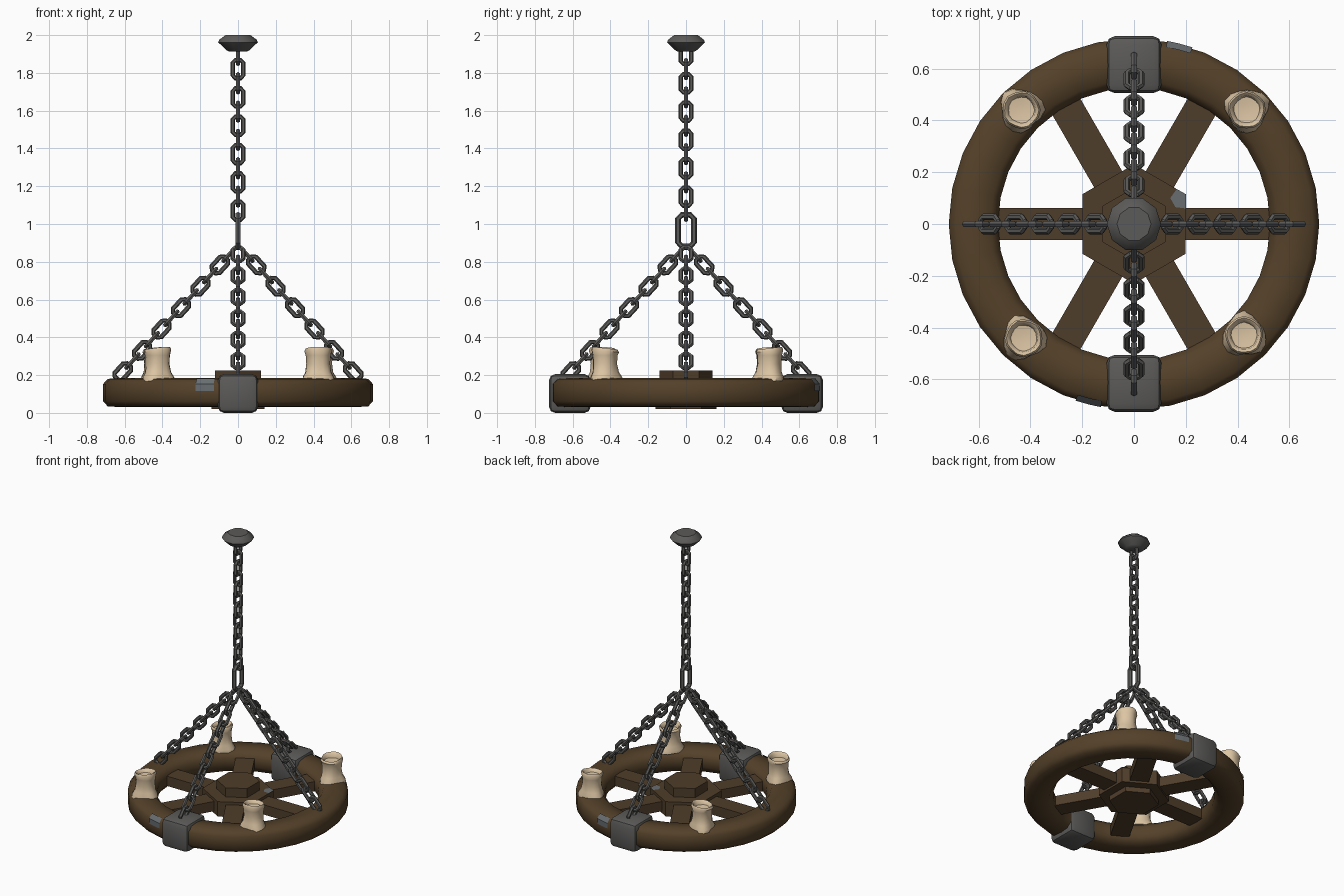
import bpy, bmesh, math
from mathutils import Vector, Matrix

if "Cube" in bpy.data.objects:
    bpy.data.objects.remove(bpy.data.objects["Cube"])


def material(name, rgb):
    m = bpy.data.materials.new(name)
    m.diffuse_color = (*rgb, 1)
    m.use_nodes = True
    m.node_tree.nodes["Principled BSDF"].inputs["Base Color"].default_value = m.diffuse_color
    return m


WOOD = material("wood", (0.088, 0.052, 0.022))
HUB_WOOD = material("hub wood", (0.078, 0.047, 0.023))
IRON = material("iron", (0.105, 0.103, 0.1))
STEEL = material("worn steel", (0.14, 0.155, 0.165))
WAX = material("wax", (0.72, 0.56, 0.37))


def finish(name, bm, mat, angle=None):
    bmesh.ops.recalc_face_normals(bm, faces=bm.faces)
    mesh = bpy.data.meshes.new(name)
    bm.to_mesh(mesh)
    bm.free()
    mesh.materials.append(mat)
    ob = bpy.data.objects.new(name, mesh)
    bpy.context.collection.objects.link(ob)
    if angle:
        bpy.ops.object.select_all(action='DESELECT')
        ob.select_set(True)
        bpy.context.view_layer.objects.active = ob
        bpy.ops.object.shade_smooth_by_angle(angle=math.radians(angle))
    return ob


def sweep_loops(bm, loops, close_u, close_v):
    """Bridge equal-length point loops with quads."""
    rows = [[bm.verts.new(p) for p in loop] for loop in loops]
    n, m = len(rows), len(rows[0])
    for i in range(n if close_u else n - 1):
        for j in range(m if close_v else m - 1):
            a, b = rows[i], rows[(i + 1) % n]
            k = (j + 1) % m
            bm.faces.new((a[j], a[k], b[k], b[j]))
    return rows


def polar(r, a, z):
    return Vector((r * math.cos(a), r * math.sin(a), z))


def lathe(name, profile, sides, mat, angle=None, warp=lambda r, a, z: (r, z), turn=0.0):
    bm = bmesh.new()
    loops = []
    for r, z in profile:
        loop = []
        for i in range(sides):
            a = turn + 2 * math.pi * i / sides
            loop.append(polar(warp(r, a, z)[0], a, warp(r, a, z)[1]))
        loops.append(loop)
    rows = sweep_loops(bm, loops, False, True)
    bm.faces.new(rows[0])
    bm.faces.new(rows[-1])
    return finish(name, bm, mat, angle)


def box(name, centre, size, mat, bevel=0.0, segments=1, angle=None, spin=0.0):
    bm = bmesh.new()
    bmesh.ops.create_cube(bm, size=1)
    bmesh.ops.scale(bm, vec=size, verts=bm.verts)
    if bevel:
        bmesh.ops.bevel(bm, geom=list(bm.edges), offset=bevel, segments=segments,
                        profile=0.5, affect='EDGES')
    bmesh.ops.translate(bm, vec=centre, verts=bm.verts)
    bmesh.ops.rotate(bm, cent=(0, 0, 0), matrix=Matrix.Rotation(spin, 3, 'Z'), verts=bm.verts)
    return finish(name, bm, mat, angle)


# Wooden rim: chamfered section swept round a circle
RING = [(0.525, 0.075), (0.555, 0.035), (0.62, 0.03), (0.69, 0.035), (0.715, 0.062),
        (0.715, 0.152), (0.69, 0.18), (0.62, 0.185), (0.555, 0.178), (0.525, 0.14)]
bm = bmesh.new()
sweep_loops(bm, [[polar(r, 2 * math.pi * i / 32, z) for r, z in RING] for i in range(32)],
            True, True)
finish("rim", bm, WOOD, 50)

# Worn patches on the rim's upper outer edge
for k in range(2):
    bm = bmesh.new()
    strip = [(0.717, 0.115), (0.718, 0.153), (0.694, 0.183)]
    mid = math.radians(76 + 180 * k)
    sweep_loops(bm, [[polar(r, mid + d, z) for r, z in strip] for d in (-0.075, 0, 0.065)],
                False, False)
    finish("rim_patch", bm, STEEL)

# Spokes
for k in range(6):
    box("spoke", (0.35, 0, 0.105), (0.42, 0.125, 0.07), HUB_WOOD, spin=k * math.pi / 3)

# Hexagonal hub stack
for name, r, z0, z1 in (("hub", 0.23, 0.055, 0.16), ("hub_cap", 0.14, 0.15, 0.225),
                        ("hub_base", 0.162, 0.02, 0.07)):
    lathe(name, [(r, z0), (r, z1)], 6, HUB_WOOD, turn=math.pi / 6)

# Worn patch on the hub's top corner
bm = bmesh.new()
bm.faces.new([bm.verts.new((x, y, 0.163)) for x, y in
              ((0.2, 0.06), (0.2, 0.115), (0.165, 0.135), (0.14, 0.1), (0.16, 0.065))])
finish("hub_patch", bm, STEEL)

# Iron clamps on the rim
for s in (-1, 1):
    box("clamp", (0, s * 0.615, 0.1025), (0.212, 0.22, 0.205), IRON, 0.032, 2, 40)

# Ceiling knob
lathe("ceiling_knob", [(0.045, 1.912), (0.06, 1.92), (0.105, 1.962), (0.1, 1.975), (0.066, 2.0)],
      10, IRON, 35)


# Chain links: chamfered rectangular path with a six-sided wire
def add_link(bm, matrix, half_len, half_wid, wire):
    l, w = half_len - wire, half_wid - wire
    c = w * 0.5
    path = [(w, l - c), (w - c, l), (c - w, l), (-w, l - c),
            (-w, c - l), (c - w, -l), (w - c, -l), (w, c - l)]
    loops = []
    for i, (x, z) in enumerate(path):
        px, pz = path[i - 1]
        nx, nz = path[(i + 1) % 8]
        t = Vector((nx - px, 0, nz - pz)).normalized()
        out = Vector((t.z, 0, -t.x))
        loops.append([matrix @ (Vector((x, 0, z)) + wire * (math.cos(a) * out +
                      math.sin(a) * Vector((0, 1, 0))))
                      for a in [math.pi * j / 3 for j in range(6)]])
    sweep_loops(bm, loops, True, True)


def chain(name, start, end, count, side, phase):
    """Links centred evenly from start to end, alternating by a quarter turn."""
    start, end, x = Vector(start), Vector(end), Vector(side)
    z = (end - start).normalized()
    y = z.cross(x)
    basis = Matrix((x, y, z)).transposed().to_4x4()
    bm = bmesh.new()
    for i in range(count):
        p = start.lerp(end, i / (count - 1))
        turn = Matrix.Rotation(math.pi / 2 * ((i + phase) % 2), 4, 'Z')
        add_link(bm, Matrix.Translation(p) @ basis @ turn, 0.06, 0.04, 0.0125)
    finish(name, bm, IRON, 30)


chain("main_chain", (0, 0, 1.07), (0, 0, 1.895), 12, (1, 0, 0), 0)
for k in range(4):
    a = k * math.pi / 2
    chain("hanging_chain", polar(0.045, a, 0.84), polar(0.61, a, 0.218), 12,
          (-math.sin(a), math.cos(a), 0), 0)

# Large connecting link
bm = bmesh.new()
add_link(bm, Matrix.Translation((0, 0, 0.965)) @ Matrix.Rotation(math.pi / 2, 4, 'Z'),
         0.1, 0.058, 0.016)
finish("connecting_link", bm, IRON, 30)

# Melted candles with a hollow top and dripping foot
CANDLE = [(0.084, 0.17), (0.082, 0.19), (0.069, 0.215), (0.063, 0.26), (0.066, 0.305),
          (0.073, 0.328), (0.066, 0.342), (0.055, 0.333), (0.05, 0.312), (0.02, 0.308)]
for k, (x, y) in enumerate(((0.435, 0.44), (-0.435, 0.44), (-0.425, -0.44), (0.425, -0.43))):
    def melt(r, a, z, k=k):
        foot = max(0, (0.26 - z) / 0.09)
        r *= 1 + 0.12 * foot * math.sin(3 * a + k) + 0.03 * math.sin(5 * a + 2 * k)
        if z > 0.32:
            z += 0.008 * math.sin(a + k)
        return r, z
    candle = lathe("candle", CANDLE, 16, WAX, 45, melt)
    candle.location = (x, y, 0)
